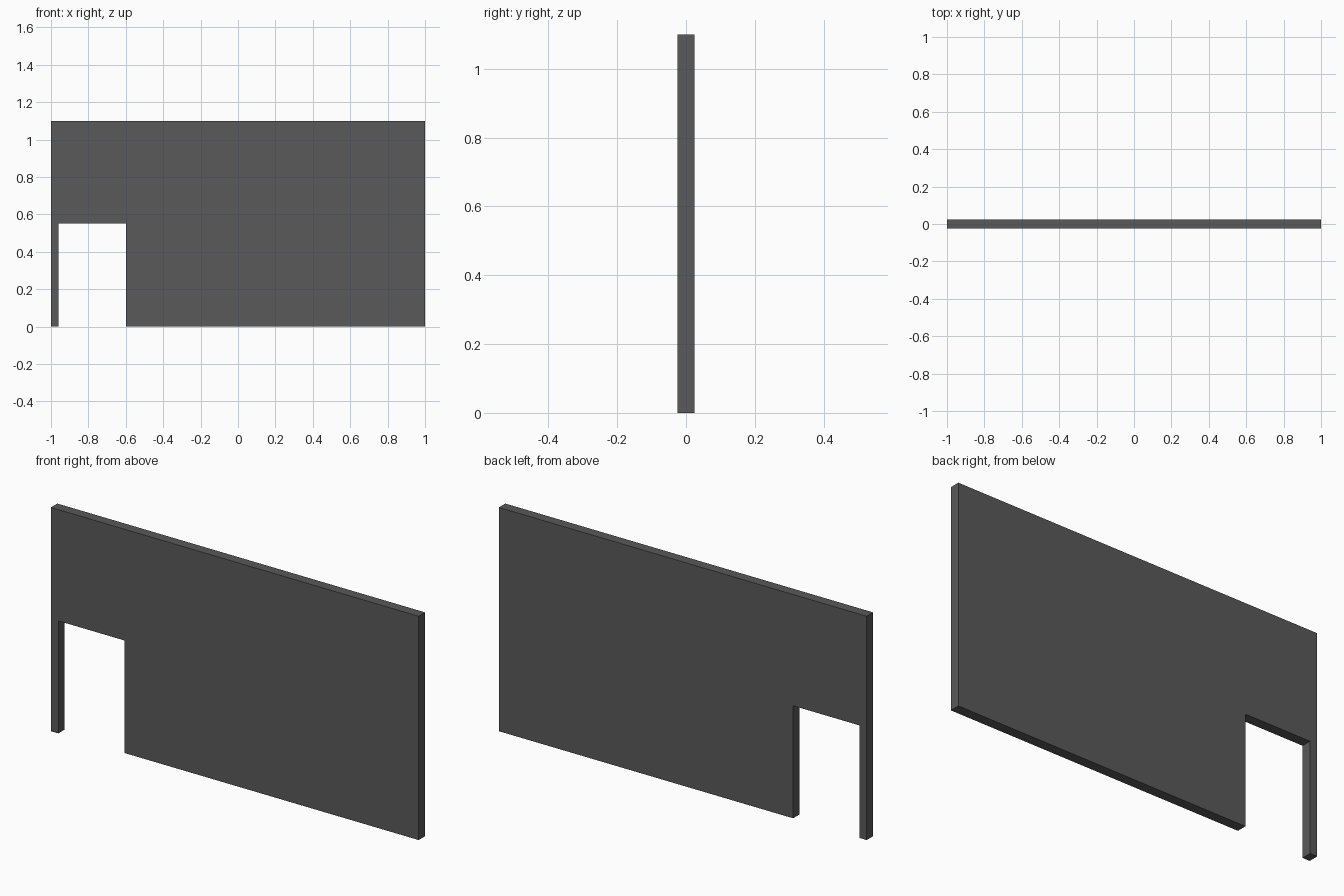
import bpy
import bmesh

if "Cube" in bpy.data.objects:
    bpy.data.objects.remove(bpy.data.objects["Cube"])

HALF_THICKNESS = 0.025

# Wall outline in the x-z plane, with the doorway notch near the left end
OUTLINE = [
    (-1.0, 0.0), (-0.96, 0.0), (-0.96, 0.553), (-0.6, 0.553),
    (-0.6, 0.0), (1.0, 0.0), (1.0, 1.1), (-1.0, 1.1),
]


def extruded_panel(name, outline, half):
    """Extrude an x-z outline along y, centred on y = 0."""
    bm = bmesh.new()
    face = bm.faces.new([bm.verts.new((x, -half, z)) for x, z in outline])
    result = bmesh.ops.extrude_face_region(bm, geom=[face], use_keep_orig=True)
    moved = [v for v in result["geom"] if isinstance(v, bmesh.types.BMVert)]
    bmesh.ops.translate(bm, vec=(0, 2 * half, 0), verts=moved)
    bmesh.ops.recalc_face_normals(bm, faces=bm.faces)
    mesh = bpy.data.meshes.new(name)
    bm.to_mesh(mesh)
    bm.free()
    obj = bpy.data.objects.new(name, mesh)
    bpy.context.collection.objects.link(obj)
    return obj


# Wall panel with doorway
wall = extruded_panel("wall_with_doorway", OUTLINE, HALF_THICKNESS)

# Dark grey finish
dark_grey = bpy.data.materials.new("dark_grey")
dark_grey.diffuse_color = (0.1, 0.1, 0.1, 1.0)
dark_grey.use_nodes = True
dark_grey.node_tree.nodes["Principled BSDF"].inputs["Base Color"].default_value = dark_grey.diffuse_color
wall.data.materials.append(dark_grey)
